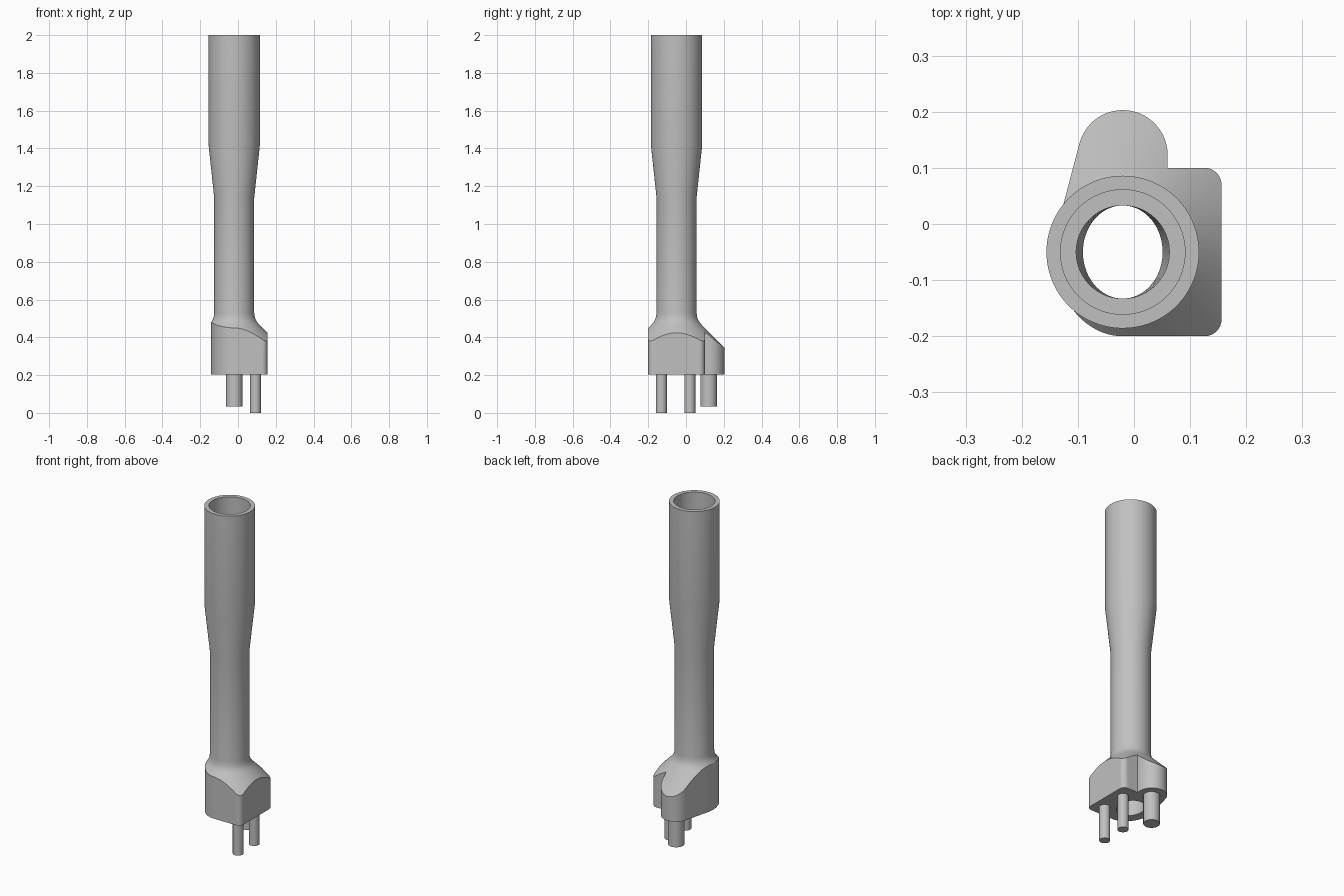
import bpy, bmesh, math
from mathutils import Vector

if "Cube" in bpy.data.objects:
    bpy.data.objects.remove(bpy.data.objects["Cube"])

CX, CY = -0.02, -0.05          # tube axis
TUBE_R, JOIN_R, FILLET_R = 0.106, 0.1315, 0.087

grey = bpy.data.materials.new("grey plastic")
grey.diffuse_color = (0.53, 0.53, 0.53, 1)
grey.use_nodes = True
grey.node_tree.nodes["Principled BSDF"].inputs["Base Color"].default_value = grey.diffuse_color


def finish(name, bm):
    bmesh.ops.recalc_face_normals(bm, faces=bm.faces)
    me = bpy.data.meshes.new(name)
    bm.to_mesh(me)
    bm.free()
    me.materials.append(grey)
    ob = bpy.data.objects.new(name, me)
    bpy.context.collection.objects.link(ob)
    bpy.ops.object.select_all(action='DESELECT')
    ob.select_set(True)
    bpy.context.view_layer.objects.active = ob
    bpy.ops.object.shade_smooth_by_angle(angle=math.radians(25))


def arc(cx, cy, rx, ry, a0, a1, n):
    out = []
    for i in range(n + 1):
        a = math.radians(a0 + (a1 - a0) * i / n)
        out.append(Vector((cx + rx * math.cos(a), cy + ry * math.sin(a))))
    return out


# Footprint of the base: rounded rectangle, rear lobe, elliptical left side
corners = (arc(0.126, 0.07, 0.03, 0.03, 0, 90, 8)
           + [Vector((0.06, 0.10))]
           + arc(-0.02, 0.123, 0.08, 0.08, 0, 165, 24)
           + arc(CX, CY, 0.122, 0.15, 162, 270, 24)
           + arc(0.126, -0.17, 0.03, 0.03, 270, 360, 8))
axis = Vector((CX, CY))
outline = []
for p, q in zip(corners, corners[1:] + corners[:1]):
    steps = max(1, math.ceil(abs((p - axis).angle_signed(q - axis)) / math.radians(4)))
    outline += [p.lerp(q, i / steps) - axis for i in range(steps)]
polar = [(math.atan2(p.y, p.x), p.length) for p in outline]


def shoulder_z(r):
    # 45 degree cone blended into the tube by a fillet
    if r >= JOIN_R:
        return 0.6 - r
    return 0.5303 - math.sqrt(max(0, FILLET_R ** 2 - (TUBE_R + FILLET_R - r) ** 2))


def level(rx, ry, z):
    return [(rx * ry / math.hypot(ry * math.cos(a), rx * math.sin(a)), a, z)
            for a, _ in polar]


# Hollow body: rings run up the outside and down the bore
rings = [[(R, a, 0.203) for a, R in polar],
         [(R, a, shoulder_z(R)) for a, R in polar]]
for k in range(9):
    ring = []
    for a, R in polar:
        start = min(JOIN_R, R - 0.002)
        r = start + (TUBE_R - start) * k / 8
        ring.append((r, a, shoulder_z(r)))
    rings.append(ring)
for r, z in ((TUBE_R, 1.14), (0.136, 1.42), (0.136, 2.0),
             (0.111, 2.0), (0.111, 1.42), (0.083, 1.42), (0.083, 0.5)):
    rings.append(level(r, r, z))
rings.append(level(0.071, 0.083, 0.203))

bm = bmesh.new()
grid = [[bm.verts.new((CX + r * math.cos(a), CY + r * math.sin(a), z)) for r, a, z in ring]
        for ring in rings]
n = len(polar)
for j, row in enumerate(grid):
    nxt = grid[(j + 1) % len(grid)]
    for i in range(n):
        bm.faces.new((row[i], row[(i + 1) % n], nxt[(i + 1) % n], nxt[i]))
finish("handle_body", bm)


# Pins under the base
def pin(name, x, y, r, z0):
    bm = bmesh.new()
    bmesh.ops.create_cone(bm, cap_ends=True, segments=32, radius1=r, radius2=r, depth=0.22 - z0)
    bmesh.ops.translate(bm, verts=bm.verts, vec=(x, y, (0.22 + z0) / 2))
    finish(name, bm)


pin("front_thin_pin", 0.092, -0.13, 0.029, 0)
pin("rear_thin_pin", 0.092, 0.02, 0.029, 0)
pin("thick_pin", CX, 0.12, 0.044, 0.033)
